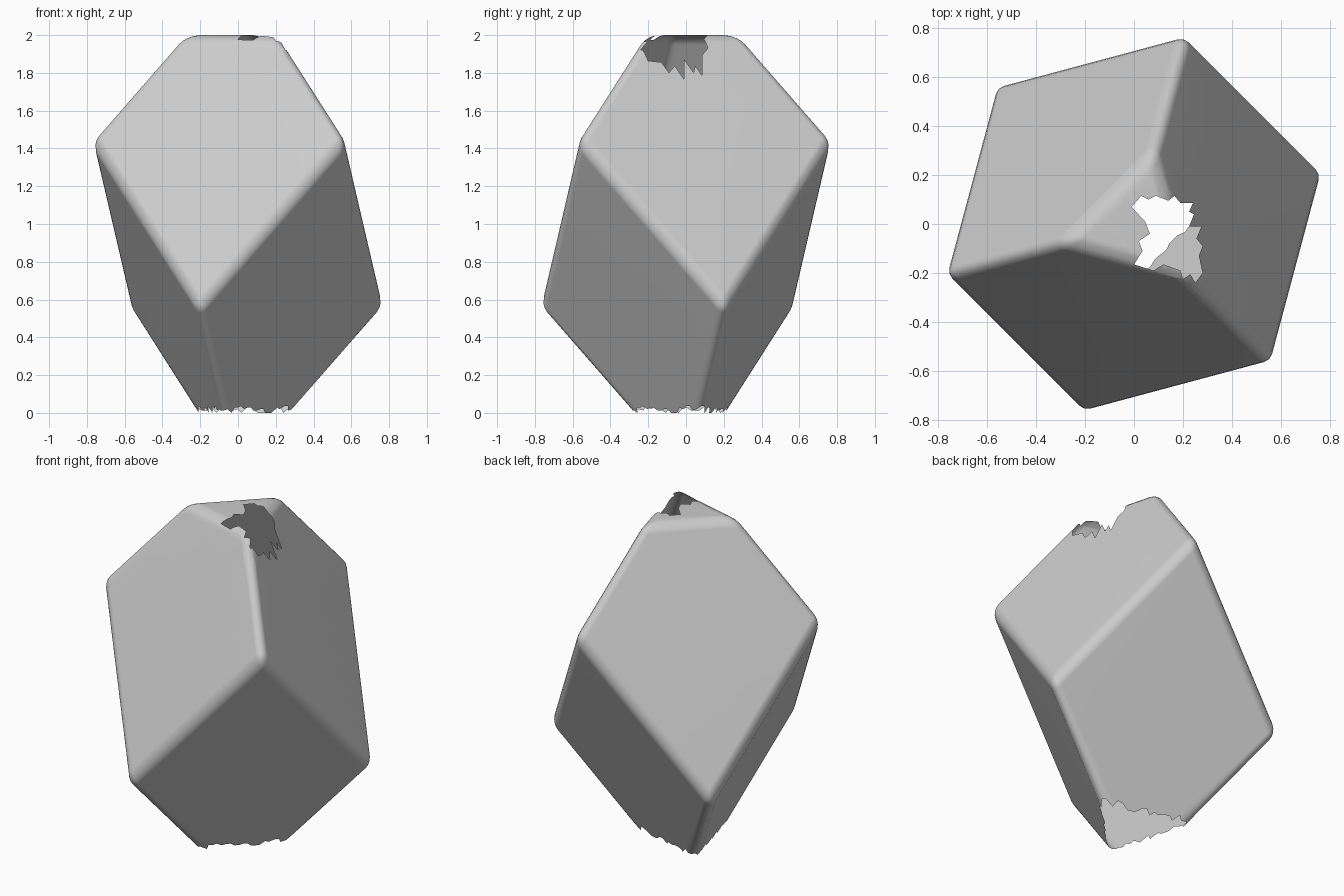
import bpy, bmesh, random
from math import sin, cos, radians
from mathutils import Vector

if "Cube" in bpy.data.objects:
    bpy.data.objects.remove(bpy.data.objects["Cube"])

random.seed(4)
R, H = 0.81, 0.90                    # equator radius, rhombohedron step height
APEX_T = Vector((0, 0, 1 + 1.5 * H))
APEX_B = Vector((0, 0, 1 - 1.5 * H))
HOLE = [(-.01, .07), (.03, .115), (.06, .1), (.09, .115), (.14, .095), (.165, .115),
        (.19, .085), (.24, .085), (.225, .05), (.245, .04), (.225, -.01), (.275, -.01),
        (.255, -.06), (.28, -.09), (.265, -.13), (.28, -.2), (.25, -.24), (.23, -.205),
        (.2, -.225), (.19, -.19), (.12, -.165), (.08, -.19), (.0, -.165), (.035, -.11),
        (.02, -.07), (.065, -.04), (.045, .01)]


def ring(start, radius, z):
    return [Vector((radius * cos(radians(start + a)), radius * sin(radians(start + a)), z))
            for a in (0, 120, 240)]


def inside(x, y, poly):
    hit = False
    for (x1, y1), (x2, y2) in zip(poly, poly[1:] + poly[:1]):
        if (y1 > y) != (y2 > y) and x < x1 + (y - y1) * (x2 - x1) / (y2 - y1):
            hit = not hit
    return hit


def cut(faces, co, no):
    geom = set(faces)
    for f in faces:
        geom.update(f.edges)
        geom.update(f.verts)
    bmesh.ops.bisect_plane(bm, geom=list(geom), dist=1e-6, plane_co=co, plane_no=no)


# Truncated rhombohedron
bm = bmesh.new()
rt = (APEX_T.z - 2) * R / H
points = ring(75, R, 1 + H / 2) + ring(15, R, 1 - H / 2) + ring(75, rt, 2) + ring(15, rt, 0)
for p in points:
    bm.verts.new(p)
bmesh.ops.convex_hull(bm, input=bm.verts[:])
bmesh.ops.dissolve_limit(bm, angle_limit=radians(2), verts=bm.verts[:], edges=bm.edges[:])

# Open bottom, softly rounded edges
base = [f for f in bm.faces if f.calc_center_median().z < 0.01]
bmesh.ops.delete(bm, geom=base, context='FACES_ONLY')
bmesh.ops.bevel(bm, geom=[e for e in bm.edges if not e.is_boundary], offset=0.055,
                offset_type='OFFSET', segments=4, profile=0.5, affect='EDGES')

# Ragged bottom rim: teeth slide along the walls
long_rim = [e for e in bm.edges if e.is_boundary and e.calc_length() > 0.15]
bmesh.ops.bisect_edges(bm, edges=long_rim, cuts=17)
for v in bm.verts:
    if v.is_boundary and v.co.z < 0.02:
        lift = random.choice((0, .012, .02, .028, .036))
        v.co = APEX_B + (v.co - APEX_B) * (1 + lift / -APEX_B.z)

# Broken hole near the top: isolate a patch, cut the outline, remove the inside
x0, x1, y0, y1 = -0.03, 0.30, -0.26, 0.14
for co, no in (((x0, 0, 0), (1, 0, 0)), ((x1, 0, 0), (1, 0, 0)),
               ((0, y0, 0), (0, 1, 0)), ((0, y1, 0), (0, 1, 0))):
    cut([f for f in bm.faces if max(v.co.z for v in f.verts) > 1.5], co, no)


def patch():
    out = []
    for f in bm.faces:
        c = f.calc_center_median()
        if c.z > 1.4 and x0 < c.x < x1 and y0 < c.y < y1:
            out.append(f)
    return out


for a, b in zip(HOLE, HOLE[1:] + HOLE[:1]):
    cut(patch(), (a[0], a[1], 0), (a[1] - b[1], b[0] - a[0], 0))
gone = [f for f in patch() if inside(*f.calc_center_median().xy, HOLE)]
bmesh.ops.delete(bm, geom=gone, context='FACES')

# Finish
bmesh.ops.recalc_face_normals(bm, faces=bm.faces[:])
if sum(f.normal.dot(f.calc_center_median() - Vector((0, 0, 1))) * f.calc_area() for f in bm.faces) < 0:
    bmesh.ops.reverse_faces(bm, faces=bm.faces[:])
bmesh.ops.triangulate(bm, faces=[f for f in bm.faces if len(f.verts) > 4])
mesh = bpy.data.meshes.new("stone_shell")
bm.to_mesh(mesh)
bm.free()
obj = bpy.data.objects.new("stone_shell", mesh)
bpy.context.collection.objects.link(obj)
bpy.context.view_layer.objects.active = obj
obj.select_set(True)
bpy.ops.object.shade_smooth_by_angle(angle=radians(35))
weighted = obj.modifiers.new("flat_facets", 'WEIGHTED_NORMAL')
weighted.keep_sharp = True
